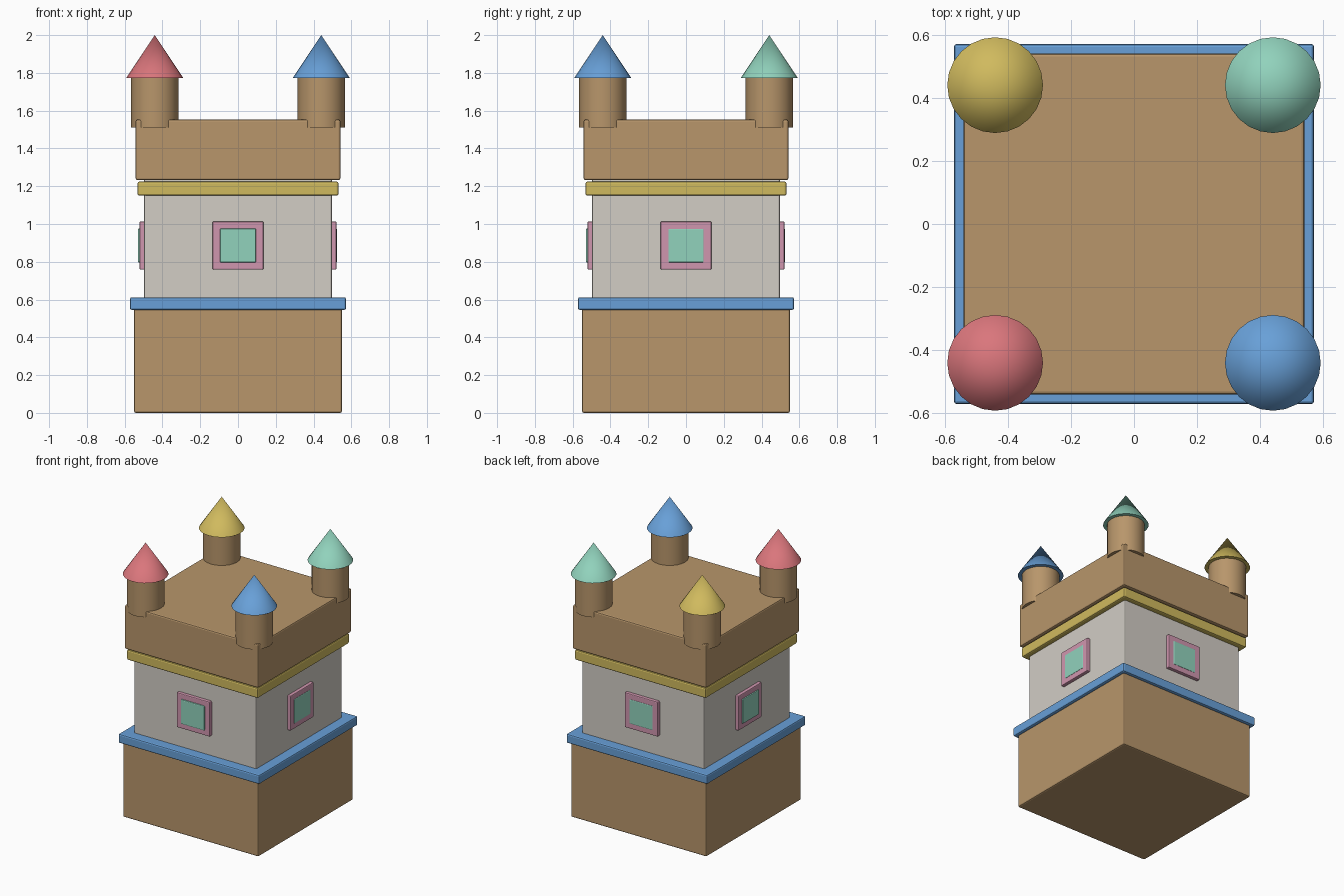
import bpy
import math

cube = bpy.data.objects.get("Cube")
if cube:
    bpy.data.objects.remove(cube, do_unlink=True)


def linear(c):
    c /= 255
    return c / 12.92 if c <= 0.04045 else ((c + 0.055) / 1.055) ** 2.4


def material(name, *rgb):
    m = bpy.data.materials.new(name)
    m.use_nodes = True
    color = [linear(c) for c in rgb] + [1]
    m.diffuse_color = color
    m.node_tree.nodes["Principled BSDF"].inputs["Base Color"].default_value = color
    return m


brown = material("warm brown", 184, 150, 107)
stone = material("pale stone", 210, 205, 197)
blue = material("sky blue", 104, 160, 216)
yellow = material("mustard yellow", 208, 186, 94)
pink = material("dusty pink", 208, 150, 175)
mint = material("mint green", 145, 210, 188)
red = material("coral red", 218, 118, 124)


def finish(obj, name, mat):
    obj.name = name
    obj.data.materials.append(mat)
    return obj


def box(name, mat, center, size, bevel=0.01):
    bpy.ops.mesh.primitive_cube_add(size=1, location=center)
    obj = finish(bpy.context.object, name, mat)
    obj.scale = size
    bpy.ops.object.transform_apply(location=False, rotation=False, scale=True)
    mod = obj.modifiers.new("soft edges", "BEVEL")
    mod.width = bevel
    mod.segments = 2
    return obj


def tier(name, mat, half, bottom, top):
    box(name, mat, (0, 0, (bottom + top) / 2), (2 * half, 2 * half, top - bottom))


# Stacked square storeys and trim bands
tier("base", brown, 0.55, 0, 0.56)
tier("lower_band", blue, 0.572, 0.545, 0.612)
tier("middle_wall", stone, 0.497, 0.6, 1.245)
tier("upper_band", yellow, 0.532, 1.15, 1.225)
tier("roof_block", brown, 0.542, 1.232, 1.553)

# One framed window on each wall: front, right, back, left of the turn
sides = ("front", "plus_x", "back", "minus_x")
pane_reach = (0.53, 0.524, 0.524, 0.53)
for i, (side, reach) in enumerate(zip(sides, pane_reach)):
    turn = i * math.pi / 2
    out = (math.sin(turn), -math.cos(turn))
    for part, mat, face, width, height in (
            ("window_frame", pink, 0.521, 0.27, 0.255),
            ("window_pane", mint, reach, 0.19, 0.18)):
        depth = face - 0.48
        middle = face - depth / 2
        obj = box(f"{side}_{part}", mat,
                  (out[0] * middle, out[1] * middle, 0.886),
                  (width, depth, height), 0.006)
        obj.rotation_euler.z = turn

# Round corner turrets with coloured cone roofs
corners = {
    "front_right": (-1, -1, red),
    "front_left": (1, -1, blue),
    "back_right": (-1, 1, yellow),
    "back_left": (1, 1, mint),
}
for name, (sx, sy, color) in corners.items():
    x, y = sx * 0.441, sy * 0.441
    bpy.ops.mesh.primitive_cylinder_add(vertices=24, radius=0.125, depth=0.27,
                                        location=(x, y, 1.645))
    finish(bpy.context.object, name + "_turret", brown)
    bpy.ops.object.shade_smooth_by_angle()
    bpy.ops.mesh.primitive_cone_add(vertices=24, radius1=0.152, depth=0.228,
                                    location=(x, y, 1.886))
    finish(bpy.context.object, name + "_turret_roof", color)
    bpy.ops.object.shade_smooth_by_angle()
